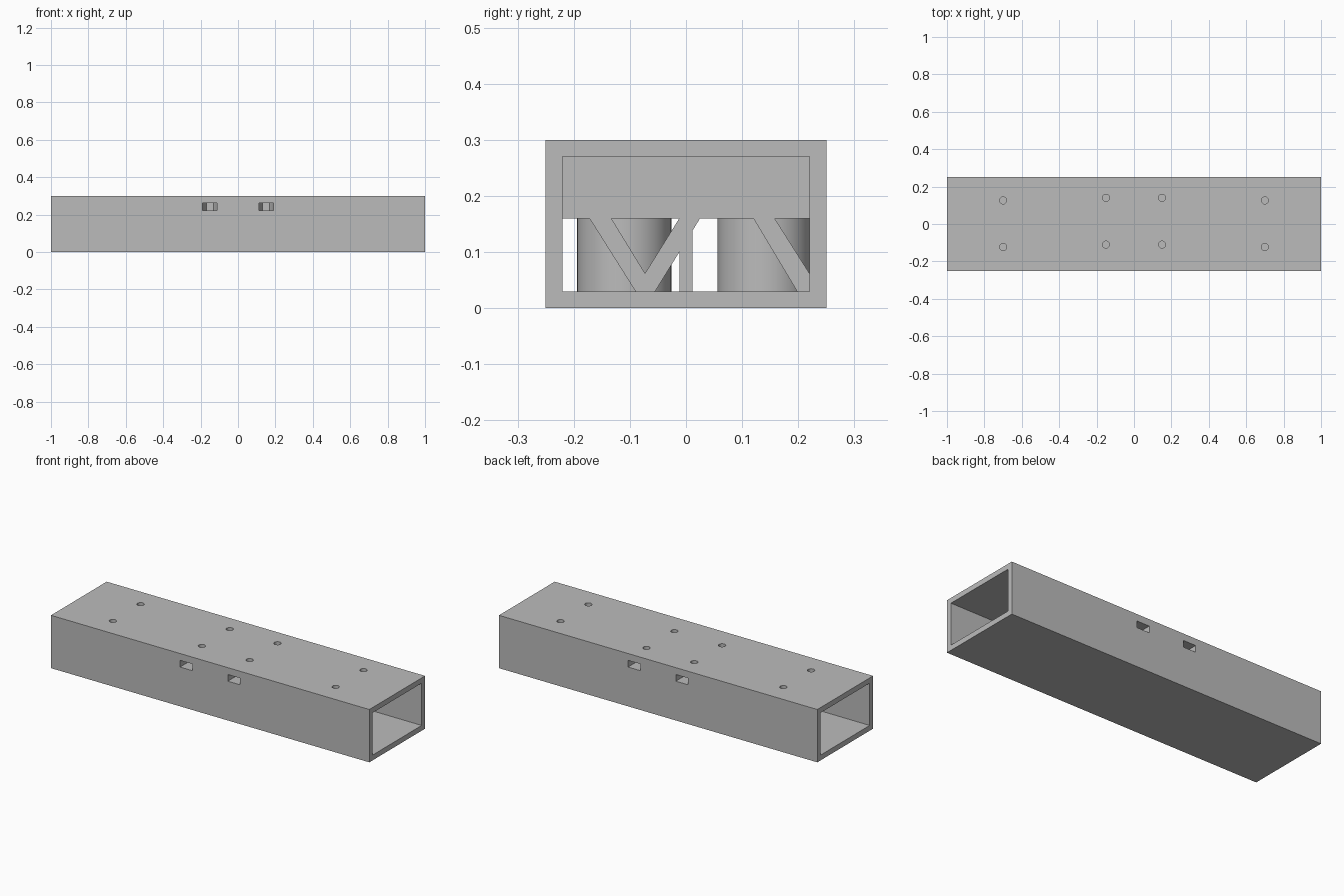
import bpy, bmesh, math

cube = bpy.data.objects.get("Cube")
if cube:
    bpy.data.objects.remove(cube, do_unlink=True)

GREY = (0.5, 0.5, 0.5, 1)
grey = bpy.data.materials.new("plain grey")
grey.use_nodes = True
grey.diffuse_color = GREY
grey.node_tree.nodes["Principled BSDF"].inputs["Base Color"].default_value = GREY


def prism(name, outline, axis, start, end):
    """Extrude a 2D outline along x (outline in y, z) or z (outline in x, y)."""
    bm = bmesh.new()
    place = (lambda p: (start, *p)) if axis == "x" else (lambda p: (*p, start))
    face = bm.faces.new([bm.verts.new(place(p)) for p in outline])
    ext = bmesh.ops.extrude_face_region(bm, geom=[face])["geom"]
    step = end - start
    bmesh.ops.translate(bm, verts=[g for g in ext if isinstance(g, bmesh.types.BMVert)],
                        vec=(step, 0, 0) if axis == "x" else (0, 0, step))
    bmesh.ops.recalc_face_normals(bm, faces=bm.faces)
    mesh = bpy.data.meshes.new(name)
    bm.to_mesh(mesh)
    bm.free()
    mesh.materials.append(grey)
    obj = bpy.data.objects.new(name, mesh)
    bpy.context.collection.objects.link(obj)
    return obj


def rect(a0, a1, b0, b1):
    return [(a0, b0), (a1, b0), (a1, b1), (a0, b1)]


def circle(x, y, r, sides):
    return [(x + r * math.cos(math.tau * i / sides), y + r * math.sin(math.tau * i / sides))
            for i in range(sides)]


def smooth(obj):
    bpy.ops.object.select_all(action="DESELECT")
    obj.select_set(True)
    bpy.context.view_layer.objects.active = obj
    bpy.ops.object.shade_smooth_by_angle(angle=math.radians(30))


def carve(obj, cutters):
    bpy.context.view_layer.objects.active = obj
    for cutter in cutters:
        mod = obj.modifiers.new("cut", "BOOLEAN")
        mod.operation = "DIFFERENCE"
        mod.solver = "EXACT"
        mod.object = cutter
        bpy.ops.object.modifier_apply(modifier=mod.name)
    smooth(obj)


# Outer beam and the solid mounting block inside its middle
HALF_BLOCK = 0.28
IN_Y, FLOOR, CEILING, BLOCK_Z = 0.22, 0.03, 0.27, 0.16
beam = prism("beam_tube", rect(-0.25, 0.25, 0, 0.3), "x", -1, 1)
block = prism("mounting_block", rect(-IN_Y, IN_Y, BLOCK_Z, CEILING), "x", -HALF_BLOCK, HALF_BLOCK)

# Cutters: end-to-end cavity, bolt holes and hexagonal nut pockets
cavity = prism("cavity_cutter", rect(-IN_Y, IN_Y, FLOOR, CEILING), "x", -1.1, 1.1)
outer_holes, inner_cuts = [], []
for x in (-1, 1):
    for y in (-0.123, 0.126):
        outer_holes.append(prism("hole_cutter", circle(0.7 * x, y, 0.019, 24), "z", 0.2, 0.35))
    for y, side in ((-0.11, -1), (0.14, 1)):
        cx = 0.15 * x
        inner_cuts.append(prism("hole_cutter", circle(cx, y, 0.019, 24), "z", 0.19, 0.35))
        # Pocket: half a hexagon inside, straight sides running out through the wall
        r, h = 0.039, 0.039 * math.sin(math.pi / 3)
        pocket = [(cx - r, side * 0.3), (cx - r, y), (cx - r / 2, y - side * h),
                  (cx + r / 2, y - side * h), (cx + r, y), (cx + r, side * 0.3)]
        inner_cuts.append(prism("nut_pocket_cutter", pocket, "z", 0.223, 0.261))

carve(beam, [cavity] + outer_holes + inner_cuts)
carve(block, inner_cuts)
for cutter in [cavity] + outer_holes + inner_cuts:
    bpy.data.objects.remove(cutter, do_unlink=True)

# Round pillars under the bolts
for x in (-0.15, 0.15):
    for y in (-0.11, 0.14):
        pillar = prism("support_pillar", circle(x, y, 0.084, 48), "z", FLOOR, BLOCK_Z)
        smooth(pillar)

# Ribs carrying the block: upright web, V-shaped rib, half V against the wall
ribs = {
    "centre_web": rect(-0.012, 0.012, FLOOR, BLOCK_Z),
    "v_rib": [(-0.172, BLOCK_Z), (-0.09, FLOOR), (-0.055, FLOOR), (0.025, BLOCK_Z),
              (-0.012, BLOCK_Z), (-0.073, 0.062), (-0.133, BLOCK_Z)],
    "side_rib": [(0.12, BLOCK_Z), (0.198, FLOOR), (IN_Y, FLOOR), (IN_Y, 0.062), (0.158, BLOCK_Z)],
}
for name, outline in ribs.items():
    prism(name, outline, "x", -HALF_BLOCK, HALF_BLOCK)
